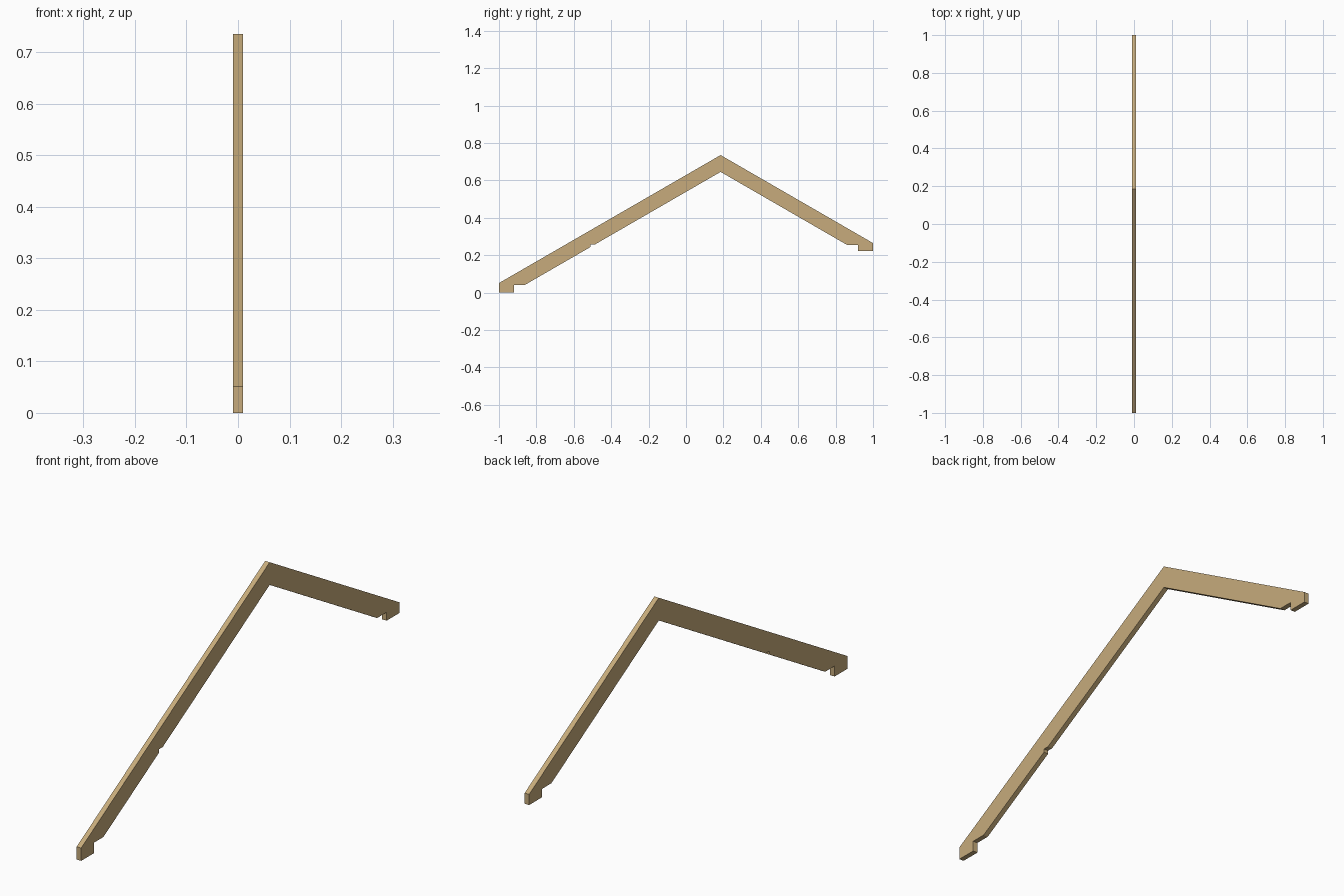
import bpy, bmesh, math

if "Cube" in bpy.data.objects:
    bpy.data.objects.remove(bpy.data.objects["Cube"])

HALF = 0.01                      # half the plank thickness
SLOPE = math.tan(math.radians(30))
RIDGE_Y, RIDGE_TOP, RIDGE_LOW = 0.185, 0.735, 0.645


def top(y):
    return RIDGE_TOP - abs(y - RIDGE_Y) * SLOPE


def low(y):
    return RIDGE_LOW - abs(y - RIDGE_Y) * SLOPE


# side outline of the rafter pair (y, z): long leg, ridge, short leg
profile = [
    (-1, 0), (-0.92, 0), (-0.92, low(-0.86)), (-0.86, low(-0.86)),          # lower seat notch
    (-0.51, low(-0.51)), (-0.51, low(-0.487)), (-0.487, low(-0.487)),       # small middle notch
    (RIDGE_Y, RIDGE_LOW),
    (0.86, low(0.86)), (0.92, low(0.86)), (0.92, 0.222), (1, 0.222),        # upper seat notch
    (1, top(1)), (RIDGE_Y, RIDGE_TOP), (-1, top(-1)),
]

wood = bpy.data.materials.new("pale_wood")
wood.diffuse_color = (0.57, 0.41, 0.20, 1)
wood.use_nodes = True
wood.node_tree.nodes["Principled BSDF"].inputs["Base Color"].default_value = wood.diffuse_color

# rafter pair: extruded outline
bm = bmesh.new()
face = bm.faces.new([bm.verts.new((-HALF, y, z)) for y, z in profile])
ext = bmesh.ops.extrude_face_region(bm, geom=[face])
bmesh.ops.translate(bm, vec=(2 * HALF, 0, 0),
                    verts=[g for g in ext["geom"] if isinstance(g, bmesh.types.BMVert)])
bmesh.ops.triangulate(bm, faces=[f for f in bm.faces if len(f.verts) > 4])
bmesh.ops.recalc_face_normals(bm, faces=bm.faces[:])
mesh = bpy.data.meshes.new("rafter_pair")
bm.to_mesh(mesh)
bm.free()
mesh.materials.append(wood)
bpy.context.collection.objects.link(bpy.data.objects.new("rafter_pair", mesh))
